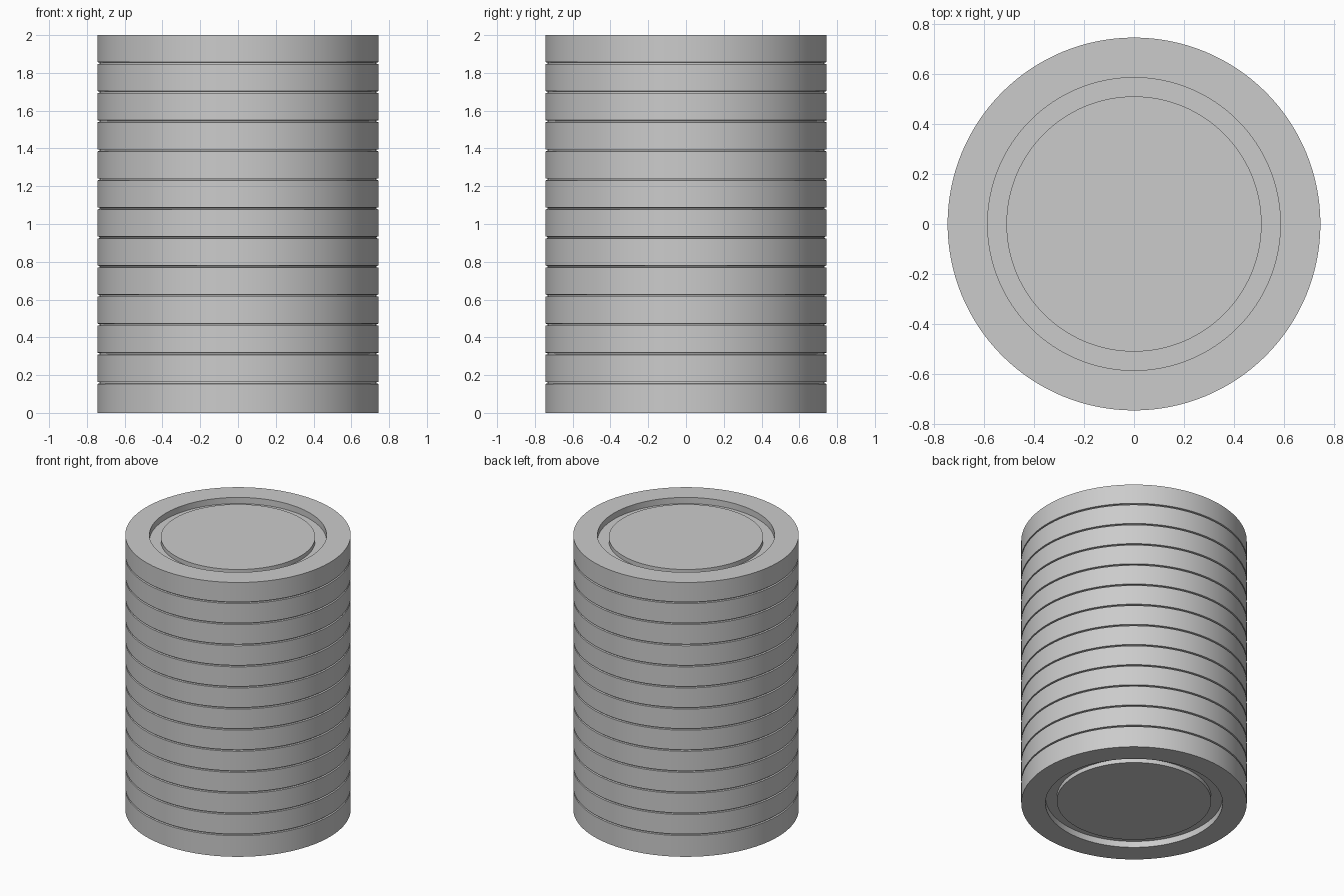
import bpy, bmesh, math

if "Cube" in bpy.data.objects:
    bpy.data.objects.remove(bpy.data.objects["Cube"])

R, H, N = 0.745, 2.0, 13
PITCH = H / N
GAP, DEPTH = 0.011, 0.012
SEG = 128


def lathe(name, profile):
    """Revolve an (r, z) profile around z."""
    bm = bmesh.new()
    vs = [bm.verts.new((r, 0, z)) for r, z in profile]
    es = [bm.edges.new(p) for p in zip(vs, vs[1:])]
    bmesh.ops.spin(bm, geom=vs + es, axis=(0, 0, 1), cent=(0, 0, 0),
                   angle=math.tau, steps=SEG)
    bmesh.ops.remove_doubles(bm, verts=bm.verts, dist=1e-5)
    bmesh.ops.recalc_face_normals(bm, faces=bm.faces)
    mesh = bpy.data.meshes.new(name)
    bm.to_mesh(mesh)
    bm.free()
    ob = bpy.data.objects.new(name, mesh)
    bpy.context.collection.objects.link(ob)
    bpy.context.view_layer.objects.active = ob
    ob.select_set(True)
    bpy.ops.object.shade_smooth_by_angle(angle=math.radians(25))
    ob.select_set(False)
    return ob


# End face: lowered centre disc, ring channel, flat rim (depth below the end)
face = [(0, 0.015), (0.51, 0.015), (0.51, 0.045), (0.585, 0.045), (0.585, 0)]

# Stacked discs with thin grooves between them
profile = face + [(R, 0)]
for i in range(1, N):
    z = i * PITCH
    profile += [(R, z), (R - DEPTH, z + 0.002),
                (R - DEPTH, z + GAP - 0.002), (R, z + GAP)]
profile += [(R, H)] + [(r, H - d) for r, d in reversed(face)]
lathe("disc_stack", profile)
